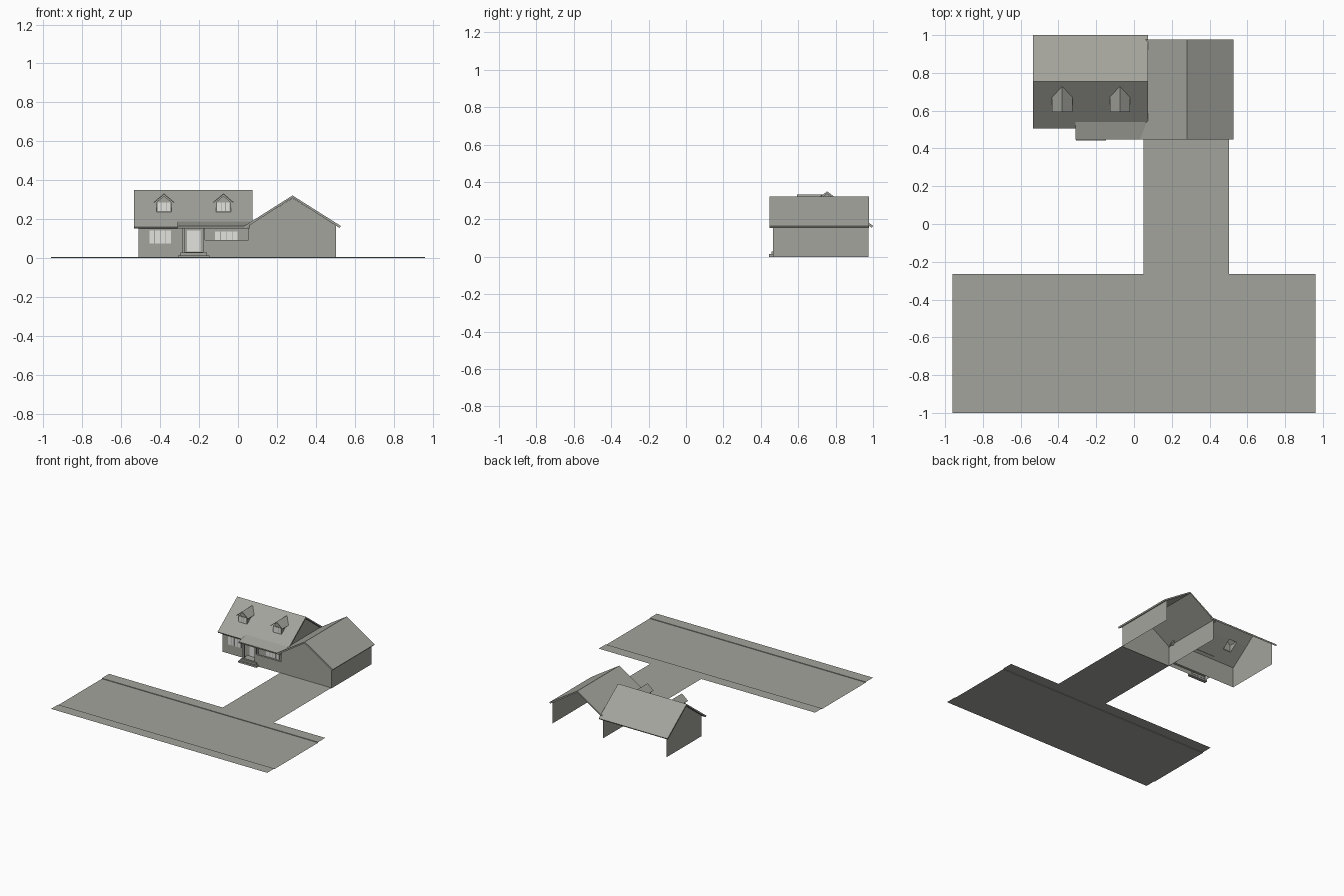
import bpy, bmesh

if "Cube" in bpy.data.objects:
    bpy.data.objects.remove(bpy.data.objects["Cube"])


def material(name, rgb):
    m = bpy.data.materials.new(name)
    m.diffuse_color = (*rgb, 1)
    m.use_nodes = True
    m.node_tree.nodes["Principled BSDF"].inputs["Base Color"].default_value = m.diffuse_color
    return m


GREY = material("warm_grey", (0.37, 0.37, 0.335))
PANE = material("pale_pane", (0.76, 0.76, 0.74))


def finish(name, bm, mat):
    me = bpy.data.meshes.new(name)
    bm.to_mesh(me)
    bm.free()
    me.materials.append(mat)
    ob = bpy.data.objects.new(name, me)
    bpy.context.collection.objects.link(ob)
    return ob


def sheet(name, polys, mat=GREY):
    """Open flat panels, one polygon per list of points."""
    bm = bmesh.new()
    for p in polys:
        bm.faces.new([bm.verts.new(v) for v in p])
    bmesh.ops.remove_doubles(bm, verts=bm.verts, dist=1e-5)
    return finish(name, bm, mat)


def box(name, x, y, z, mat=GREY):
    bm = bmesh.new()
    bmesh.ops.create_cube(bm, size=1)
    for v in bm.verts:
        for i, r in enumerate((x, y, z)):
            v.co[i] = r[0] if v.co[i] < 0 else r[1]
    return finish(name, bm, mat)


def roof(name, xs, ys, height, thick=0.012, holes=()):
    """Roof surface over a grid, thickened downward; holes are skipped cells."""
    bm = bmesh.new()
    g = [[bm.verts.new((x, y, height(x, y))) for y in ys] for x in xs]
    for i in range(len(xs) - 1):
        for j in range(len(ys) - 1):
            if (i, j) not in holes:
                bm.faces.new((g[i][j], g[i + 1][j], g[i + 1][j + 1], g[i][j + 1]))
    ob = finish(name, bm, GREY)
    s = ob.modifiers.new("thickness", "SOLIDIFY")
    s.thickness, s.offset = thick, -1
    return ob


def main_z(x, y):
    return 0.35 - abs(y - 0.755) * 0.755


def garage_z(x, y):
    return 0.322 - abs(x - 0.28) * 0.632


def window(name, x0, x1, z0, z1, y, panes):
    """Frame plate with pale panes in front of it."""
    box(name + "_frame", (x0, x1), (y - 0.004, y), (z0, z1))
    w = (x1 - x0) / panes
    for i in range(panes):
        box(f"{name}_pane_{i}", (x0 + w * i + 0.002, x0 + w * (i + 1) - 0.002),
            (y - 0.006, y - 0.002), (z0 + 0.003, z1 - 0.003), PANE)


# Road, raised verges with kerbs, and driveway
X, K = 0.96, 0.005


def flat(x0, x1, y0, y1, z):
    return [(x0, y0, z), (x1, y0, z), (x1, y1, z), (x0, y1, z)]


def kerb(y):
    return [(-X, y, 0), (X, y, 0), (X, y, K), (-X, y, K)]


sheet("road", [flat(-X, X, -0.91, -0.355, 0)])
sheet("pavements", [flat(-X, X, -1, -0.91, K), flat(-X, X, -0.355, -0.265, K),
                    kerb(-0.91), kerb(-0.355)])
sheet("driveway", [flat(0.05, 0.503, -0.265, 0.465, K)])

# Main house walls, open at the back
L, R, F, B = -0.51, 0.055, 0.53, 0.975
T = 0.013


def house_gable(x):
    return [(x, F, 0), (x, B, 0), (x, B, main_z(x, B) - T),
            (x, 0.755, 0.35 - T), (x, F, main_z(x, F) - T)]


zf = main_z(0, F) - T
sheet("house_walls", [house_gable(L), house_gable(R),
                      [(L, F, 0), (R, F, 0), (R, F, zf), (L, F, zf)]])

# Garage walls, open at the back
GR, GF = 0.503, 0.465
ge = garage_z(GR, 0) - T
gl = garage_z(R, 0) - T
sheet("garage_walls", [
    [(R, GF, 0), (GR, GF, 0), (GR, GF, ge), (0.28, GF, 0.322 - T), (R, GF, gl)],
    [(GR, GF, 0), (GR, B, 0), (GR, B, ge), (GR, GF, ge)],
    [(R, GF, 0), (R, B, 0), (R, B, gl), (R, GF, gl)]])

# Roofs; the house roof is open under both dormers
roof("house_roof", [-0.535, -0.415, -0.345, -0.11, -0.04, 0.075],
     [0.505, 0.605, 0.675, 0.755, 1.0], main_z, holes=((1, 1), (3, 1)))
roof("garage_roof", [0.03, 0.28, 0.528], [0.447, 0.978], garage_z)
roof("porch_roof", [-0.31, 0.06], [0.448, 0.548],
     lambda x, y: 0.165 + (y - 0.448) * 0.25)

# Dormers: front gable, cheeks, small roof and window
for side, cx in (("left", -0.38), ("right", -0.075)):
    y, h, e = 0.605, 0.038, 0.288
    yb = 0.755 - (0.35 - e) / 0.755
    zb = main_z(0, y) - 0.004
    polys = [[(cx - h, y, zb), (cx + h, y, zb), (cx + h, y, e),
              (cx, y, 0.32), (cx - h, y, e)]]
    for x in (cx - h, cx + h):
        polys.append([(x, y, zb), (x, yb, e), (x, y, e)])
    sheet(side + "_dormer_walls", polys)
    rz, ez, w = 0.327, 0.284, 0.05
    yr, ye = (0.755 - (0.35 - z) / 0.755 + 0.004 for z in (rz, ez))
    ob = sheet(side + "_dormer_roof", [
        [(cx - w, 0.594, ez), (cx, 0.594, rz), (cx, yr, rz), (cx - w, ye, ez)],
        [(cx, 0.594, rz), (cx + w, 0.594, ez), (cx + w, ye, ez), (cx, yr, rz)]])
    ob.data.flip_normals()
    s = ob.modifiers.new("thickness", "SOLIDIFY")
    s.thickness, s.offset = 0.005, -1
    window(side + "_dormer_window", cx - 0.034, cx + 0.034, 0.238, 0.288, y, 3)

# Ground-floor windows and door
window("left_window", -0.457, -0.342, 0.073, 0.145, F, 4)
window("porch_window", -0.12, 0.0, 0.073, 0.14, F, 4)
window("front_door", -0.265, -0.19, 0.03, 0.145, F, 1)

# Porch: floor, low wall with cap, posts and two steps
sheet("porch_floor", [flat(-0.285, R, 0.47, F, 0.032)])
sheet("porch_base", [[(-0.285, 0.47, 0), (R, 0.47, 0), (R, 0.47, 0.032), (-0.285, 0.47, 0.032)],
                     [(-0.285, 0.47, 0), (-0.285, F, 0), (-0.285, F, 0.032), (-0.285, 0.47, 0.032)]])
box("porch_low_wall", (-0.17, R), (0.47, 0.48), (0.032, 0.088))
box("porch_wall_cap", (-0.172, R), (0.467, 0.483), (0.088, 0.093))
for i, x in enumerate((-0.28, -0.175)):
    box(f"porch_post_{i}", (x - 0.006, x + 0.006), (0.468, 0.48), (0.03, 0.16))
box("lower_step", (-0.308, -0.147), (0.443, 0.47), (0, 0.014))
box("upper_step", (-0.295, -0.16), (0.456, 0.472), (0.014, 0.029))
